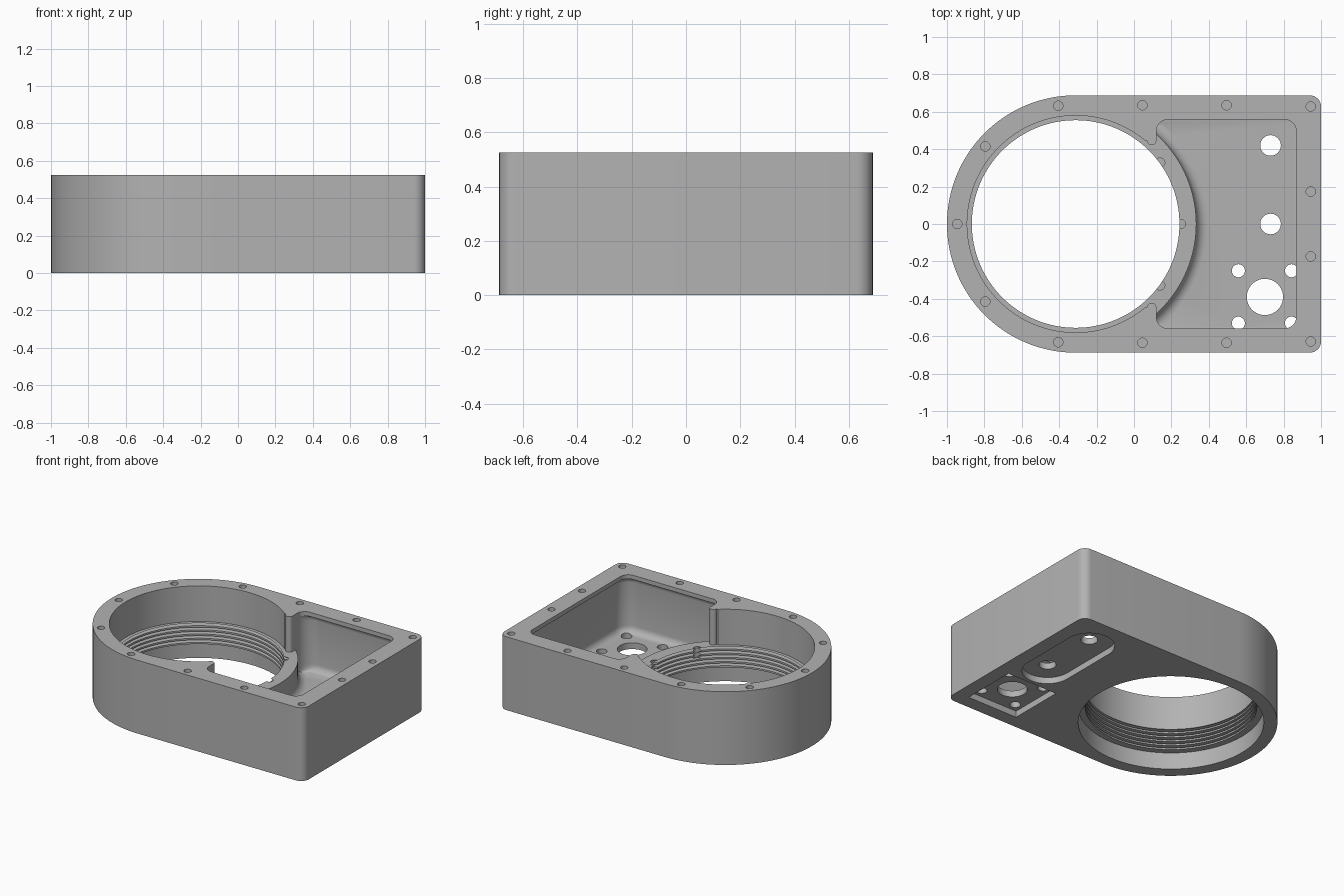
import bpy, bmesh
from math import sin, cos, pi

if "Cube" in bpy.data.objects:
    bpy.data.objects.remove(bpy.data.objects["Cube"], do_unlink=True)

HEIGHT, RADIUS, BORE_X = 0.525, 0.688, -0.312
LEDGE, FLOOR = 0.27, 0.09

metal = bpy.data.materials.new("plain grey")
metal.use_nodes = True
metal.diffuse_color = (0.45, 0.45, 0.45, 1)
metal.node_tree.nodes["Principled BSDF"].inputs["Base Color"].default_value = (0.45, 0.45, 0.45, 1)


def arc(cx, cy, r, a0, a1, n):
    return [(cx + r * cos(a0 + (a1 - a0) * i / n), cy + r * sin(a0 + (a1 - a0) * i / n))
            for i in range(n + 1)]


def circle(cx, cy, r, n):
    return arc(cx, cy, r, 0, 2 * pi, n)[:-1]


def round_rect(x0, x1, y, r, n=8):
    """Rectangle with rounded corners, symmetric about y = 0."""
    corners = [(x1 - r, y - r), (x0 + r, y - r), (x0 + r, r - y), (x1 - r, r - y)]
    pts = []
    for i, (cx, cy) in enumerate(corners):
        pts += arc(cx, cy, r, i * pi / 2, (i + 1) * pi / 2, n)
    return pts


def loft_into(bm, rings):
    """Add a capped solid through (outline, z) rings."""
    rows = [[bm.verts.new((x, y, z)) for x, y in pts] for pts, z in rings]
    n = len(rows[0])
    for a, b in zip(rows, rows[1:]):
        for i in range(n):
            j = (i + 1) % n
            bm.faces.new((a[i], a[j], b[j], b[i]))
    bm.faces.new(rows[0][::-1])
    bm.faces.new(rows[-1])


def solid(name, *lofts):
    bm = bmesh.new()
    for rings in lofts:
        loft_into(bm, rings)
    bmesh.ops.recalc_face_normals(bm, faces=bm.faces)
    me = bpy.data.meshes.new(name)
    bm.to_mesh(me)
    bm.free()
    me.materials.append(metal)
    ob = bpy.data.objects.new(name, me)
    bpy.context.collection.objects.link(ob)
    return ob


def prism(pts, z0, z1):
    return [(pts, z0), (pts, z1)]


def turned(profile, n=128):
    return [(circle(BORE_X, 0, r, n), z) for r, z in profile]


def cut(target, cutter):
    mod = target.modifiers.new("cut", "BOOLEAN")
    mod.operation, mod.solver, mod.object = "DIFFERENCE", "EXACT", cutter
    bpy.context.view_layer.objects.active = target
    bpy.ops.object.modifier_apply(modifier=mod.name)
    bpy.data.objects.remove(cutter, do_unlink=True)


# Outer body: half round at one end, square with rounded corners at the other
outline = arc(BORE_X, 0, RADIUS, pi / 2, 3 * pi / 2, 64)
outline += arc(0.94, 0.06 - RADIUS, 0.06, -pi / 2, 0, 8)
outline += arc(0.94, RADIUS - 0.06, 0.06, 0, pi / 2, 8)
housing = solid("housing", prism(outline, 0, HEIGHT))

# Main bore: bottom counterbore, grooved middle, wider top
bore = [(0.6, -0.05), (0.6, 0.12)]
for i in range(5):
    z = 0.12 + 0.03 * i
    bore += [(0.555, z), (0.555, z + 0.012), (0.585, z + 0.016), (0.585, z + 0.026)]
bore += [(0.555, LEDGE), (0.58, LEDGE), (0.58, HEIGHT + 0.05)]
cut(housing, solid("bore_cutter", turned(bore)))

# Side pocket: filleted floor, slight overhang at the rim
sections = []
for i in range(7):
    t = i / 6 * pi / 2
    sections.append((0.05 * (1 - sin(t)), FLOOR + 0.05 * (1 - cos(t))))
for i in range(7):
    t = i / 6 * pi / 2
    sections.append((0.045 * (1 - cos(t)), 0.45 + 0.045 * sin(t)))
sections.append((0.045, HEIGHT + 0.05))
pocket = solid("pocket_cutter", [
    (round_rect(0.12, 0.912 - d, 0.603 - d, 0.105 - d), z) for d, z in sections])

# Low ring wall left standing between bore and pocket
wall = [(0.705, 0.02)]
for i in range(8):
    t = i / 7 * pi / 2
    wall.append((0.705 - 0.06 * sin(t), FLOOR + 0.06 * (1 - cos(t))))
wall.append((0.645, LEDGE))
cut(pocket, solid("ring_wall", turned(wall)))
cut(housing, pocket)

# Rounded tips where the tall wall ends
tip = solid("tip_cutter", prism([(0.03, -0.447), (0.125, -0.447), (0.125, 0.447), (0.03, 0.447)],
                                LEDGE, HEIGHT + 0.05))
cut(tip, solid("tip_rounds", *[prism(circle(0.095, s * 0.447, 0.025, 24), 0.2, 0.7) for s in (1, -1)]))
cut(housing, tip)

# Blind screw holes in the rim and in the ring ledge
rim = [(-0.945, 0), (0.945, 0.173)]
rim += [(-0.795, 0.415), (-0.405, 0.632), (0.045, 0.635), (0.495, 0.635), (0.945, 0.628)]
ledge = [(0.25, 0), (0.14, 0.328)]


def mirrored(points):
    return sorted({(x, s * y) for x, y in points for s in (1, -1)})


cut(housing, solid("rim_screw_cutter", *[
    prism(circle(x, y, 0.025, 24), 0.4, HEIGHT + 0.05) for x, y in mirrored(rim)]))
cut(housing, solid("ledge_screw_cutter", *[
    prism(circle(x, y, 0.025, 24), 0.19, 0.35) for x, y in mirrored(ledge)]))

# Recesses under the floor: a long slot and a square
PX, PY = 0.70, -0.39
slot = arc(0.73, 0.42, 0.165, 0, pi, 24) + arc(0.73, 0, 0.165, pi, 2 * pi, 24)
square = [(PX + a * 0.2, PY + b * 0.2) for a, b in ((-1, -1), (1, -1), (1, 1), (-1, 1))]
cut(housing, solid("recess_cutter", prism(slot, -0.05, 0.045), prism(square, -0.05, 0.045)))

# Holes through the floor
holes = [(0.73, 0.42, 0.055), (0.73, 0, 0.055), (PX, PY, 0.097)]
holes += [(PX + a * 0.142, PY + b * 0.14, 0.035) for a in (1, -1) for b in (1, -1)]
cut(housing, solid("floor_hole_cutter", *[
    prism(circle(x, y, r, 40), -0.05, 0.15) for x, y, r in holes]))

# Smooth curved walls, crisp edges
bpy.ops.object.select_all(action="DESELECT")
housing.select_set(True)
bpy.context.view_layer.objects.active = housing
bpy.ops.object.shade_smooth_by_angle(angle=pi / 6)
